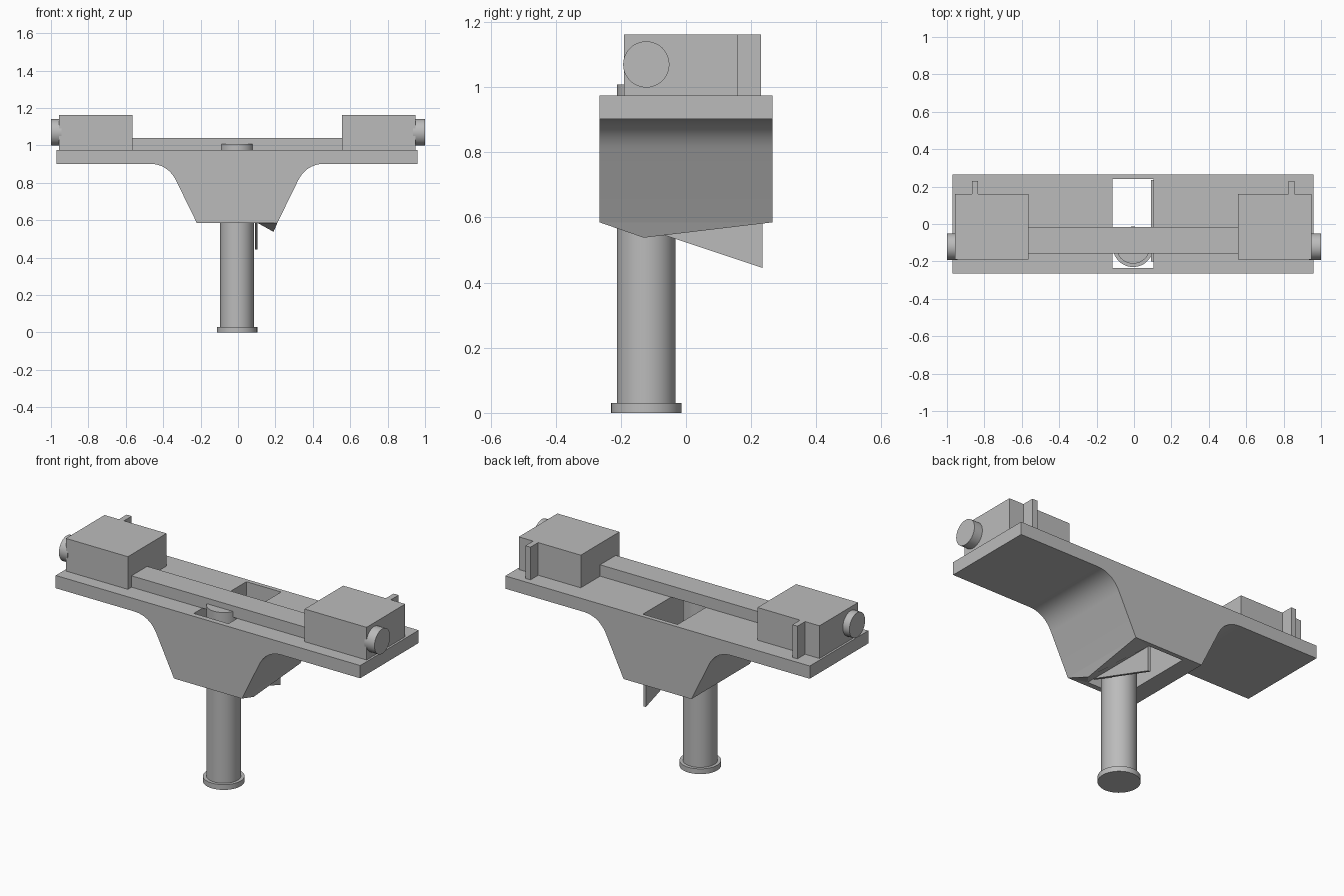
import bpy, bmesh, math
from mathutils import Vector

old = bpy.data.objects.get("Cube")
if old:
    bpy.data.objects.remove(old)

grey = bpy.data.materials.new("plain grey")
grey.use_nodes = True
grey.diffuse_color = (0.5, 0.5, 0.5, 1)
grey.node_tree.nodes["Principled BSDF"].inputs["Base Color"].default_value = grey.diffuse_color

MID = -0.005      # centre line of the symmetric parts
SHAFT_Y = -0.122  # axis of the shaft and the knobs


def finish(name, bm):
    bmesh.ops.recalc_face_normals(bm, faces=bm.faces)
    mesh = bpy.data.meshes.new(name)
    bm.to_mesh(mesh)
    bm.free()
    obj = bpy.data.objects.new(name, mesh)
    bpy.context.collection.objects.link(obj)
    mesh.materials.append(grey)
    return obj


def smooth(obj):
    bpy.ops.object.select_all(action='DESELECT')
    obj.select_set(True)
    bpy.context.view_layer.objects.active = obj
    bpy.ops.object.shade_smooth_by_angle(angle=math.radians(30))


def box(name, x, y, z):
    bm = bmesh.new()
    bmesh.ops.create_cube(bm, size=1)
    for v in bm.verts:
        v.co = [a + (b - a) * (c + 0.5) for (a, b), c in zip((x, y, z), v.co)]
    return finish(name, bm)


def cylinder(name, start, end, radius):
    start, end = Vector(start), Vector(end)
    axis = end - start
    bm = bmesh.new()
    bmesh.ops.create_cone(bm, cap_ends=True, segments=48, radius1=radius,
                          radius2=radius, depth=axis.length)
    bm.transform(axis.to_track_quat('Z', 'Y').to_matrix().to_4x4())
    bmesh.ops.translate(bm, verts=bm.verts, vec=(start + end) / 2)
    smooth(finish(name, bm))


def prism(name, outline, axis, low, high):
    """Extrude a flat outline along x (0) or y (1)."""
    bm = bmesh.new()
    place = (lambda a, b: (low, a, b)) if axis == 0 else (lambda a, b: (a, low, b))
    face = bm.faces.new([bm.verts.new(place(a, b)) for a, b in outline])
    new = bmesh.ops.extrude_face_region(bm, geom=[face])["geom"]
    step = Vector((0, 0, 0))
    step[axis] = high - low
    bmesh.ops.translate(bm, vec=step, verts=[g for g in new if isinstance(g, bmesh.types.BMVert)])
    return finish(name, bm)


# Body: flat plate flowing into a tapered hub through rounded inner corners
start, control, end = Vector((0.47, 0.902)), Vector((0.37, 0.902)), Vector((0.325, 0.81))
half = [Vector((0.965, 0.975)), Vector((0.965, 0.902))]
for i in range(13):
    t = i / 12
    half.append(start * (1 - t) ** 2 + control * 2 * t * (1 - t) + end * t * t)
half.append(Vector((0.215, 0.585)))
outline = [(MID + p.x, p.y) for p in half] + [(MID - p.x, p.y) for p in reversed(half)]
body = prism("body", outline, 1, -0.265, 0.265)

# Rectangular well cut right through the body
cutter = box("well_cutter", (-0.115, 0.105), (-0.235, 0.24), (0.4, 1.2))
cutter.hide_render = True
cutter.hide_viewport = True
cut = body.modifiers.new("well", 'BOOLEAN')
cut.object = cutter
cut.solver = 'EXACT'
bpy.context.view_layer.objects.active = body
bpy.ops.object.modifier_apply(modifier=cut.name)
bpy.data.objects.remove(cutter)
smooth(body)

# Shallow keel under one side of the hub
bm = bmesh.new()
for p in ((0.21, -0.265, 0.585), (0.21, 0.265, 0.585), (0.19, -0.13, 0.538),
          (0.106, -0.235, 0.585), (0.106, 0.235, 0.585)):
    bm.verts.new(p)
bmesh.ops.convex_hull(bm, input=bm.verts)
finish("hub_keel", bm)

# Wedge blade hanging from the edge of the well
prism("well_blade", [(-0.2, 0.59), (0.235, 0.59), (0.235, 0.445)], 0, 0.09, 0.105)

# Shaft with its foot flange
cylinder("shaft", (MID, SHAFT_Y, 0.02), (MID, SHAFT_Y, 1.008), 0.09)
cylinder("shaft_foot", (MID, SHAFT_Y, 0), (MID, SHAFT_Y, 0.03), 0.108)

# Cross bar joining the two end housings
box("cross_bar", (-0.57, 0.56), (-0.157, -0.015), (0.975, 1.04))

# End housings, each with a rear tab and a round knob
for side, s in (("left", 1), ("right", -1)):
    def span(a, b):
        return sorted((MID + s * a, MID + s * b))
    box(side + "_housing", span(0.56, 0.953), (-0.19, 0.16), (0.975, 1.162))
    box(side + "_tab", span(0.83, 0.862), (0.158, 0.23), (0.975, 1.162))
    cylinder(side + "_knob", (MID + s * 0.94, SHAFT_Y, 1.07), (s, SHAFT_Y, 1.07), 0.071)
